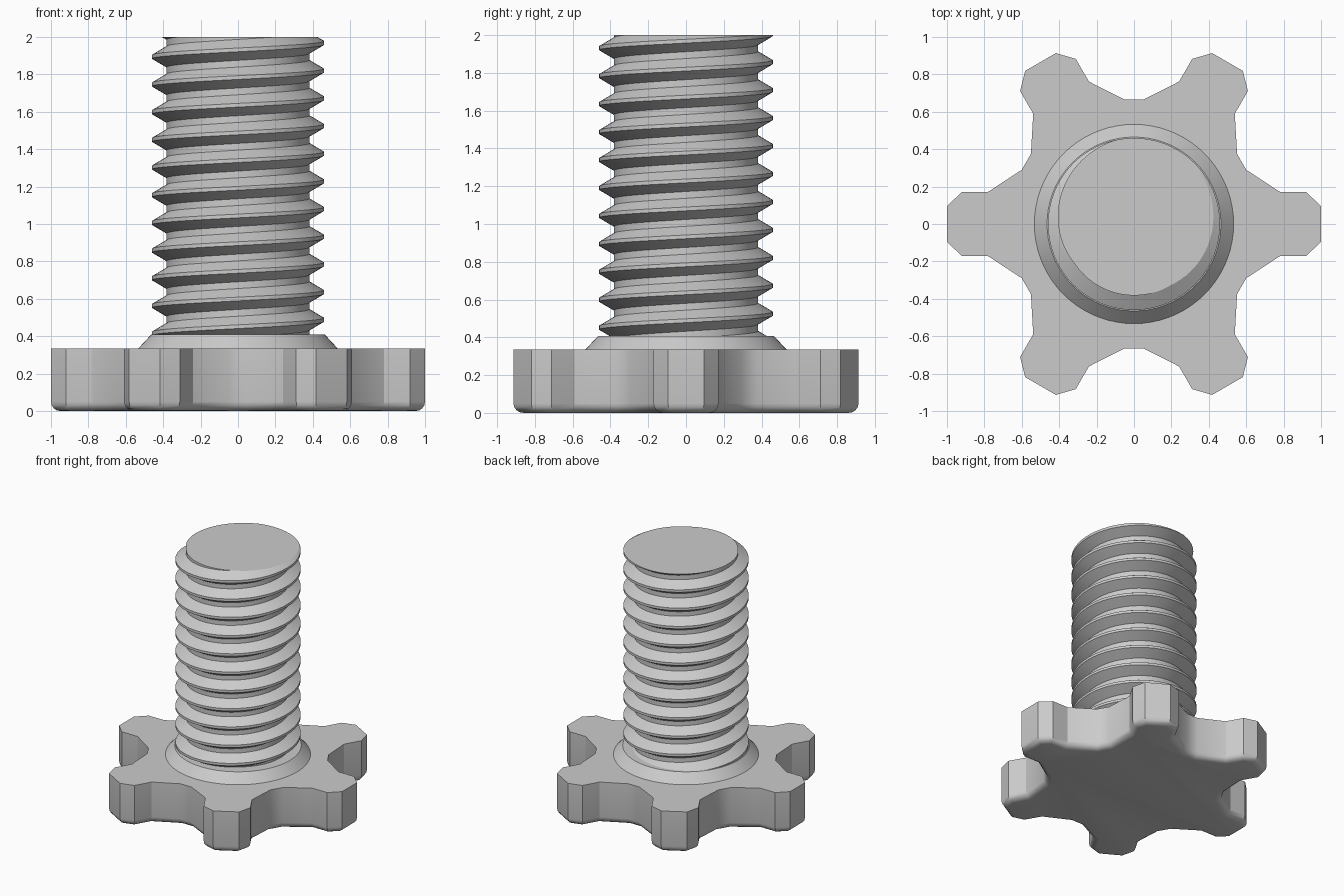
import bpy, bmesh
from math import cos, sin, tau, radians
from mathutils import Vector

cube = bpy.data.objects.get("Cube")
if cube:
    bpy.data.objects.remove(cube, do_unlink=True)

GREY = (0.6, 0.6, 0.6, 1.0)
mat = bpy.data.materials.new("plain_grey")
mat.use_nodes = True
mat.diffuse_color = GREY
bsdf = next(n for n in mat.node_tree.nodes if n.type == 'BSDF_PRINCIPLED')
bsdf.inputs["Base Color"].default_value = GREY

BASE_TOP, COLLAR_TOP, TOP = 0.335, 0.408, 2.0
ROOT, CREST, PITCH, SEG = 0.382, 0.46, 0.148, 72


def finish(bm, name):
    """Turn a bmesh into a smooth-shaded object with sharp creases."""
    bmesh.ops.recalc_face_normals(bm, faces=bm.faces)
    mesh = bpy.data.meshes.new(name)
    bm.to_mesh(mesh)
    bm.free()
    mesh.materials.append(mat)
    obj = bpy.data.objects.new(name, mesh)
    bpy.context.collection.objects.link(obj)
    bpy.ops.object.select_all(action='DESELECT')
    obj.select_set(True)
    bpy.context.view_layer.objects.active = obj
    bpy.ops.object.shade_smooth_by_angle(angle=radians(30))
    return obj


# Six-armed grip: one arm outline repeated around, bottom rim rounded
half_arm = [(0.60, 0.29), (0.78, 0.172), (0.92, 0.172), (1.0, 0.095)]
arm = [(x, -y) for x, y in half_arm] + half_arm[::-1]
bm = bmesh.new()
outline = []
for k in range(6):
    c, s = cos(k * tau / 6), sin(k * tau / 6)
    outline += [bm.verts.new((x * c - y * s, x * s + y * c, 0)) for x, y in arm]
bottom = bm.faces.new(outline)
rim = list(bottom.edges)
ext = bmesh.ops.extrude_face_region(bm, geom=[bottom], use_keep_orig=True)
bmesh.ops.translate(bm, vec=(0, 0, BASE_TOP),
                    verts=[g for g in ext["geom"] if isinstance(g, bmesh.types.BMVert)])
bmesh.ops.recalc_face_normals(bm, faces=bm.faces)
bmesh.ops.bevel(bm, geom=rim, offset=0.05, segments=4, profile=0.5,
                affect='EDGES', clamp_overlap=True)
finish(bm, "star_grip")

# Conical collar, sunk slightly into the grip
bm = bmesh.new()
bmesh.ops.create_cone(bm, cap_ends=True, segments=SEG, radius1=0.542, radius2=0.465,
                      depth=COLLAR_TOP - 0.325)
bmesh.ops.translate(bm, vec=(0, 0, (COLLAR_TOP + 0.325) / 2), verts=bm.verts)
finish(bm, "collar")

# Threaded shaft: trapezoid profile swept along a right-handed helix
profile = [(-0.056, ROOT), (-0.01, CREST), (0.01, CREST), (0.056, ROOT)]
TURNS = 16
start = 1.968 - 14 * PITCH
bm = bmesh.new()
rings = []
for i in range(TURNS * SEG + 1):
    a = tau * i / SEG
    z = start + PITCH * i / SEG
    rings.append([bm.verts.new((r * cos(a), r * sin(a), z + dz)) for dz, r in profile])
for i in range(TURNS * SEG):
    p, q = rings[i], rings[i + 1]
    for j in range(3):
        bm.faces.new((p[j], q[j], q[j + 1], p[j + 1]))
    if i + SEG + 1 < len(rings):
        bm.faces.new((p[3], q[3], rings[i + SEG + 1][0], rings[i + SEG][0]))

# Trim both ends flat and cap them
for height, up in ((TOP, 1), (0.3, -1)):
    cut = bmesh.ops.bisect_plane(bm, geom=bm.verts[:] + bm.edges[:] + bm.faces[:],
                                 plane_co=Vector((0, 0, height)),
                                 plane_no=Vector((0, 0, up)), clear_outer=True)
    edges = [g for g in cut["geom_cut"] if isinstance(g, bmesh.types.BMEdge)]
    bmesh.ops.edgeloop_fill(bm, edges=edges)
finish(bm, "threaded_shaft")
